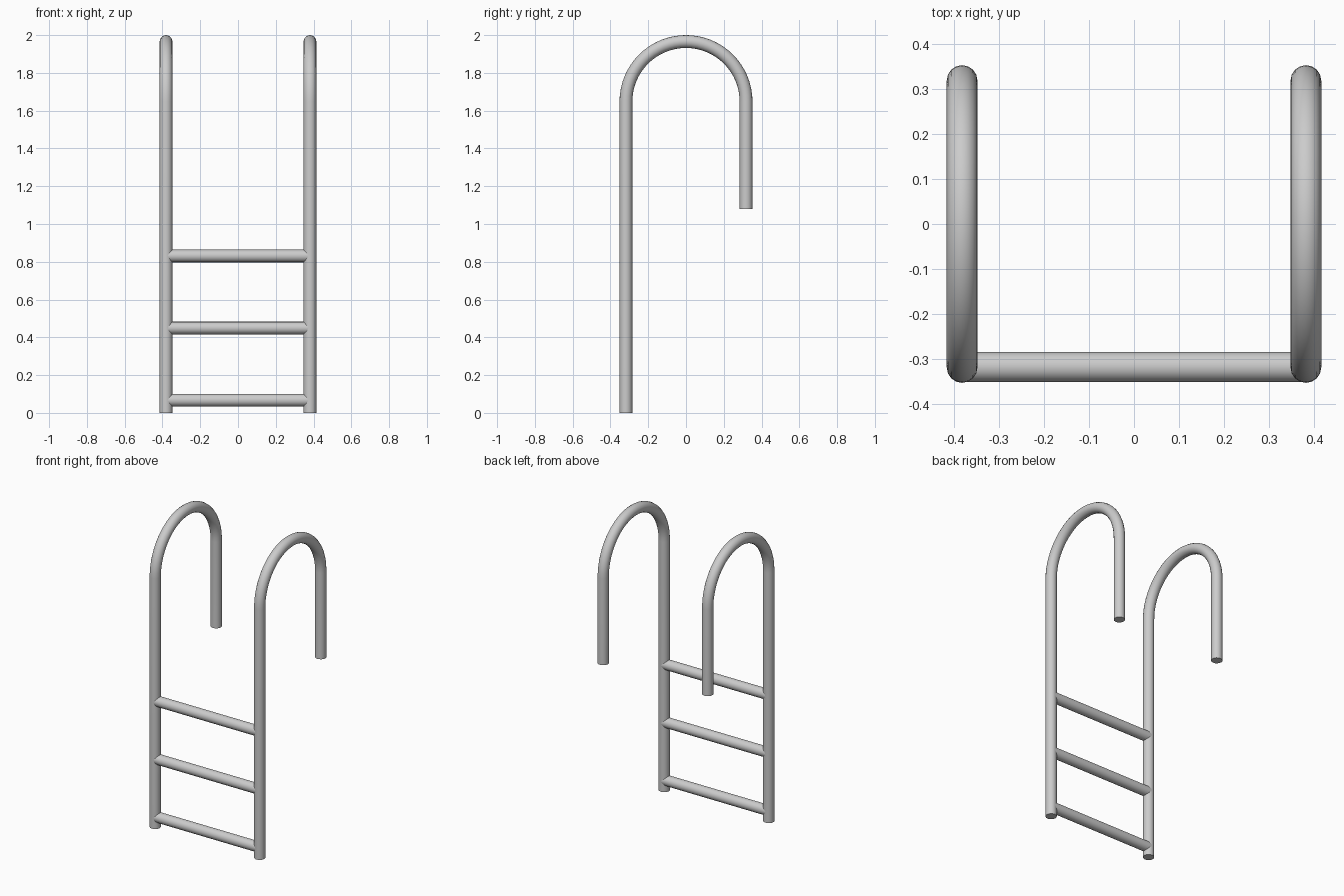
import bpy
from math import pi, sin, cos

if "Cube" in bpy.data.objects:
    bpy.data.objects.remove(bpy.data.objects["Cube"])

R = 0.034          # tube radius
X = 0.381          # rail centre offset
Y = 0.318          # leg offset and bend radius
BEND_Z = 1.648     # where the bend starts
END_Z = 1.08       # bottom of the short leg
ARC_STEPS = 32


def tube(name, points, radius):
    """Capped round tube along a path, smooth with sharp end rims."""
    curve = bpy.data.curves.new(name, 'CURVE')
    curve.dimensions = '3D'
    curve.bevel_depth = radius
    curve.bevel_resolution = 6
    curve.use_fill_caps = True
    spline = curve.splines.new('POLY')
    spline.points.add(len(points) - 1)
    for p, co in zip(spline.points, points):
        p.co = (*co, 1)
    obj = bpy.data.objects.new(name, curve)
    bpy.context.collection.objects.link(obj)
    bpy.ops.object.select_all(action='DESELECT')
    obj.select_set(True)
    bpy.context.view_layer.objects.active = obj
    bpy.ops.object.convert(target='MESH')
    bpy.ops.object.shade_smooth_by_angle()
    return bpy.context.object


# Hooked side rails: long front leg, half-circle bend, short rear leg
for side, x in (("left", -X), ("right", X)):
    path = [(x, -Y, 0)]
    for i in range(ARC_STEPS + 1):
        a = pi * i / ARC_STEPS
        path.append((x, -Y * cos(a), BEND_Z + Y * sin(a)))
    path.append((x, Y, END_Z))
    tube(f"{side}_handrail", path, R)

# Three rungs, ending inside the rails
for i, z in enumerate((0.067, 0.449, 0.831), 1):
    tube(f"rung_{i}", [(-X, -Y + 0.001, z), (X, -Y + 0.001, z)], R - 0.0005)
